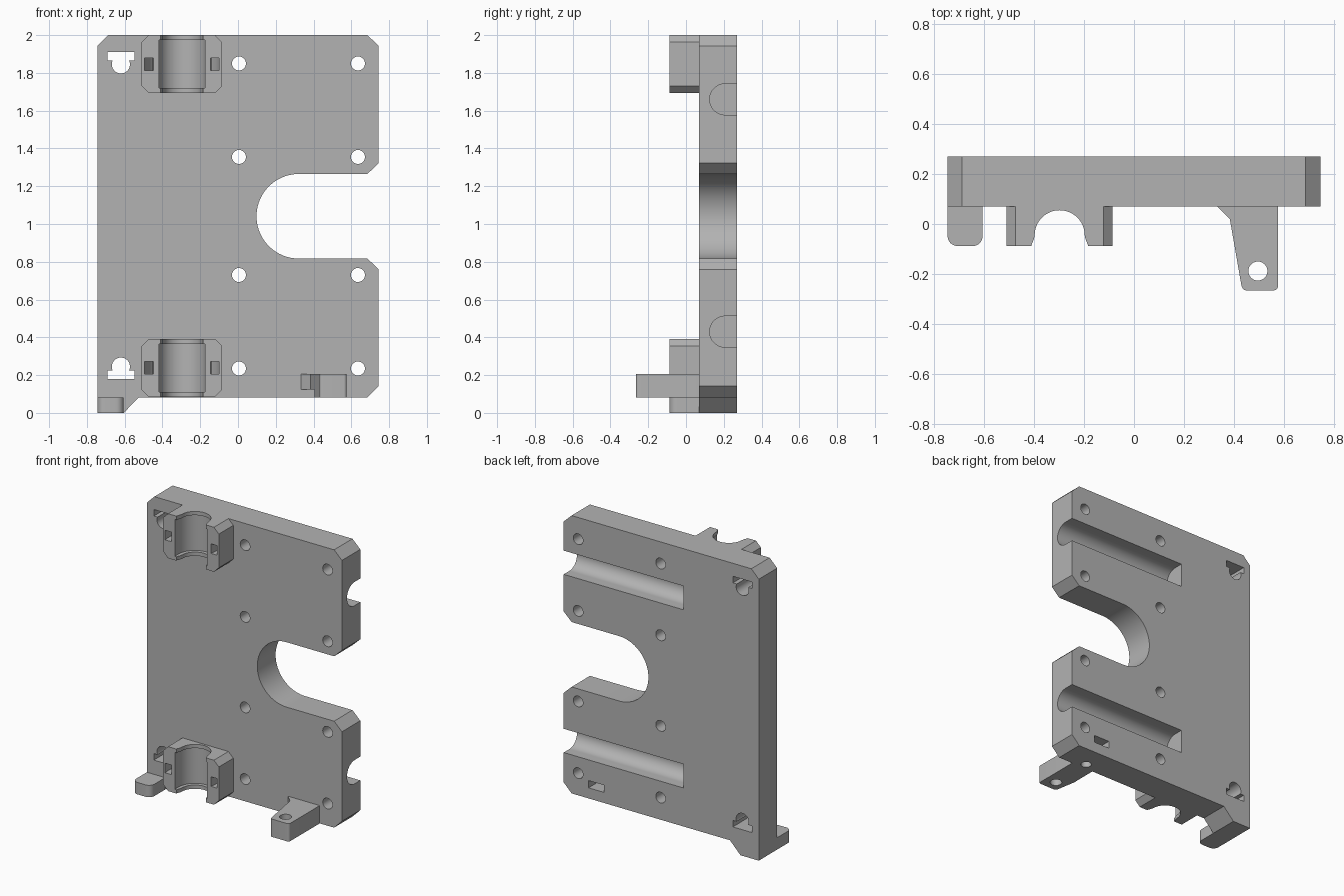
import bpy, bmesh
from math import cos, sin, radians
from mathutils import Vector

if "Cube" in bpy.data.objects:
    bpy.data.objects.remove(bpy.data.objects["Cube"], do_unlink=True)

grey = bpy.data.materials.new("plain grey")
grey.use_nodes = True
COLOUR = (0.45, 0.45, 0.45, 1)
grey.diffuse_color = COLOUR
grey.node_tree.nodes["Principled BSDF"].inputs["Base Color"].default_value = COLOUR

FRONT, BACK, BOTTOM = 0.07, 0.27, 0.082
# How a 2D profile (u, v) at depth d is placed along each axis
PLACE = {"x": lambda u, v, d: (d, u, v),
         "y": lambda u, v, d: (u, d, v),
         "z": lambda u, v, d: (u, v, d)}


def arc(cu, cv, r, start, end, steps=32):
    angles = [radians(start + (end - start) * i / steps) for i in range(steps + 1)]
    return [(cu + r * cos(a), cv + r * sin(a)) for a in angles]


def rect(u0, u1, v0, v1):
    return [(u0, v0), (u1, v0), (u1, v1), (u0, v1)]


def prism(name, profile, axis, low, high):
    """Extrude a closed profile along an axis."""
    bm = bmesh.new()
    face = bm.faces.new([bm.verts.new(PLACE[axis](u, v, low)) for u, v in profile])
    out = bmesh.ops.extrude_face_region(bm, geom=[face])
    shift = Vector(PLACE[axis](0, 0, high - low))
    bmesh.ops.translate(bm, vec=shift,
                        verts=[g for g in out["geom"] if isinstance(g, bmesh.types.BMVert)])
    bmesh.ops.recalc_face_normals(bm, faces=bm.faces)
    mesh = bpy.data.meshes.new(name)
    bm.to_mesh(mesh)
    bm.free()
    mesh.materials.append(grey)
    obj = bpy.data.objects.new(name, mesh)
    bpy.context.collection.objects.link(obj)
    return obj


def hole(profile, axis, low, high):
    obj = prism("cutter", profile, axis, low, high)
    obj.hide_render = True
    return obj


def circle(u, v, r):
    return arc(u, v, r, 0, 350, 35)


def cut(obj, cutters):
    bpy.context.view_layer.objects.active = obj
    for cutter in cutters:
        mod = obj.modifiers.new("cut", "BOOLEAN")
        mod.operation, mod.solver, mod.object = "DIFFERENCE", "EXACT", cutter
        bpy.ops.object.modifier_apply(modifier=mod.name)


def smooth(obj):
    bpy.ops.object.select_all(action="DESELECT")
    obj.select_set(True)
    bpy.context.view_layer.objects.active = obj
    bpy.ops.object.shade_smooth_by_angle(angle=radians(25))


# Main plate with chamfered corners, round-ended side notch and sloped foot
outline = [(-0.745, 0), (-0.605, 0), (-0.525, BOTTOM), (0.685, BOTTOM), (0.745, 0.142),
           (0.745, 0.76), (0.685, 0.817)]
outline += arc(0.322, 1.041, 0.224, 270, 90, 40)
outline += [(0.685, 1.265), (0.745, 1.322), (0.745, 1.943), (0.685, 2),
            (-0.688, 2), (-0.745, 1.943)]
plate = prism("plate", outline, "y", FRONT, BACK)

plate_cuts = []
# Screw holes
for x in (0.005, 0.635):
    for z in (0.235, 0.73, 1.355, 1.85):
        plate_cuts.append(hole(circle(x, z, 0.037), "y", 0, 0.4))
# Keyed slots: a flat slot joined to a round hole
for z, side in ((1.865, -1), (0.225, 1)):
    edge = z - side * 0.045
    start = 30 if side < 0 else 210
    plate_cuts.append(hole(rect(-0.692, -0.547, min(z, edge), max(z, edge)), "y", 0, 0.4))
    plate_cuts.append(hole(circle(-0.62, z - side * -0.02, 0.048), "y", 0, 0.4))
# Rod channels in the back
for z in (0.43, 1.66):
    channel = [(0.4, z - 0.082)] + arc(0.207, z, 0.082, 270, 90) + [(0.4, z + 0.082)]
    plate_cuts.append(hole(channel, "x", -0.17, 1))
# Nut pocket in the back and its screw hole from below
plate_cuts.append(hole(rect(0.437, 0.555, 0.155, 0.205), "y", 0.075, 0.4))
plate_cuts.append(hole(circle(0.495, 0.112, 0.034), "z", 0, 0.18))

# Bearing holders with lipped bores and strap tunnels
CX, CY = -0.297, -0.045


def bore(r, mouth):
    return [(CX + mouth, -0.2), (CX + mouth, -0.085), (CX + r + 0.003, -0.06)] + \
        arc(CX, CY, r, 0, 180) + [(CX - r - 0.003, -0.06), (CX - mouth, -0.085), (CX - mouth, -0.2)]


for name, z0, z1 in (("lower_bearing_holder", 0.085, 0.392),
                     ("upper_bearing_holder", 1.693, 2.0)):
    x0, x1, c = -0.51, -0.085, 0.037
    shape = [(x0 + c, z0), (x1 - c, z0), (x1, z0 + c), (x1, z1 - c),
             (x1 - c, z1), (x0 + c, z1), (x0, z1 - c), (x0, z0 + c)]
    holder = prism(name, shape, "y", -0.088, FRONT)
    mid = (z0 + z1) / 2
    strap = arc(CX, CY, 0.202, -35, 215) + arc(CX, CY, 0.157, 215, -35)
    inner = hole(bore(0.125, 0.122), "z", z0 + 0.026, z1 - 0.026)
    tunnel = hole(strap, "z", mid - 0.033, mid + 0.033)
    cut(holder, [hole(bore(0.1, 0.113), "z", z0 - 0.1, z1 + 0.1), inner, tunnel])
    plate_cuts += [inner, tunnel]
    smooth(holder)

cut(plate, plate_cuts)
smooth(plate)

# Rounded foot at the lower corner
foot = [(-0.745, FRONT)] + arc(-0.705, -0.048, 0.04, 180, 270, 8) + \
    arc(-0.645, -0.048, 0.04, 270, 360, 8) + [(-0.605, FRONT)]
smooth(prism("foot", foot, "z", 0, BOTTOM))

# Tapered bracket with a vertical hole and a relieved lower corner
arm = [(0.333, FRONT), (0.383, 0.02), (0.43, -0.25)] + \
    arc(0.447, -0.25, 0.015, 190, 270, 6) + arc(0.56, -0.25, 0.015, 270, 360, 6) + [(0.575, FRONT)]
bracket = prism("bracket", arm, "z", BOTTOM, 0.205)
cut(bracket, [hole(circle(0.495, -0.188, 0.038), "z", 0, 0.4),
              hole(rect(0.2, 0.407, 0, 0.125), "y", -0.1, 0.1)])
smooth(bracket)

for obj in [o for o in bpy.data.objects if o.name.startswith("cutter")]:
    bpy.data.objects.remove(obj, do_unlink=True)
